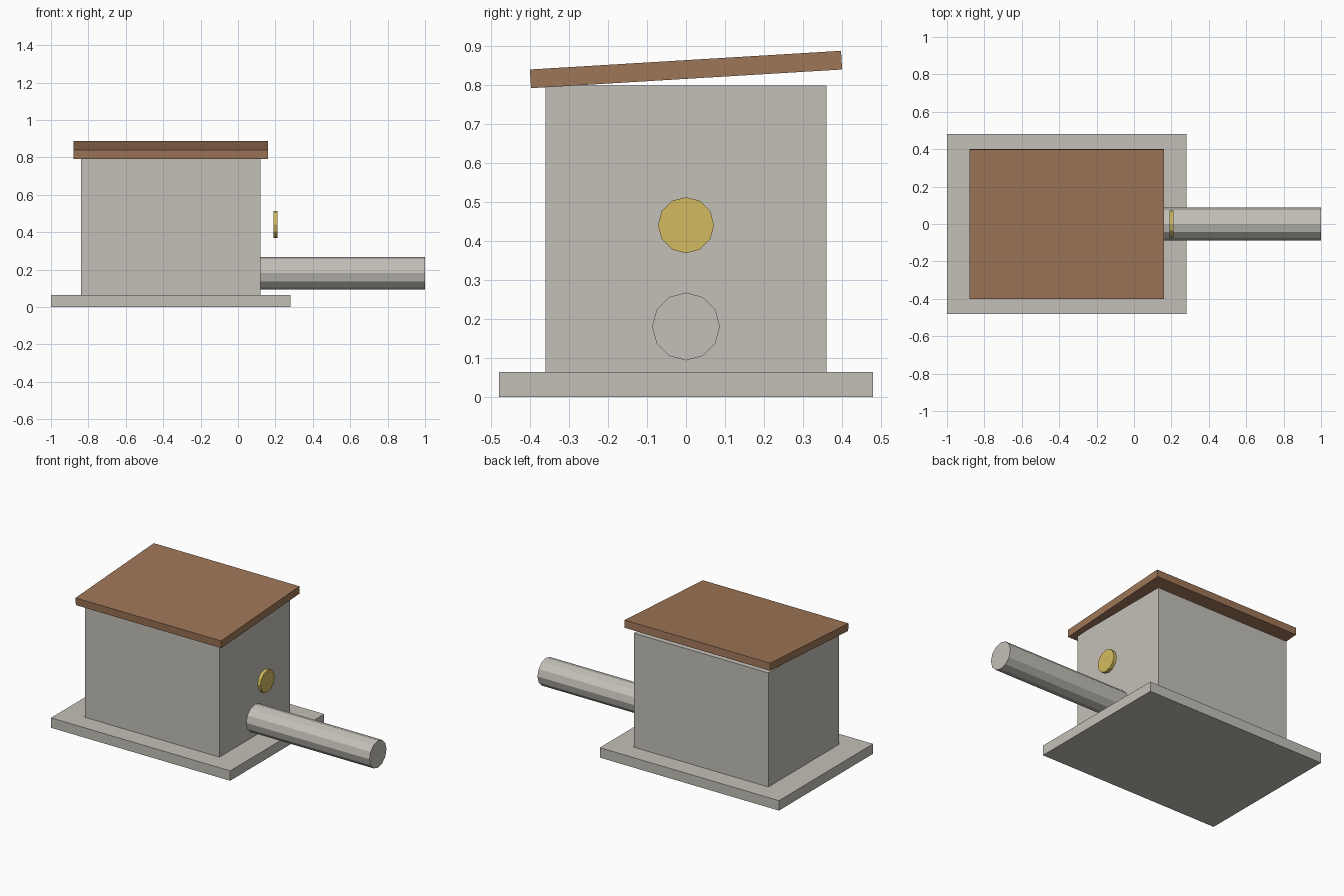
import bpy
from math import atan2, pi

default_cube = bpy.data.objects.get("Cube")
if default_cube:
    bpy.data.objects.remove(default_cube, do_unlink=True)


def make_material(name, colour):
    mat = bpy.data.materials.new(name)
    mat.use_nodes = True
    mat.diffuse_color = (*colour, 1)
    for node in mat.node_tree.nodes:
        if node.type == 'BSDF_PRINCIPLED':
            node.inputs["Base Color"].default_value = (*colour, 1)
    return mat


stone = make_material("pale stone", (0.55, 0.53, 0.48))
wood = make_material("brown roof", (0.34, 0.18, 0.096))
brass = make_material("brass", (0.65, 0.49, 0.114))


def finish(name, mat):
    obj = bpy.context.object
    obj.name = obj.data.name = name
    obj.data.materials.append(mat)
    return obj


def box(name, size, centre, mat, tilt=0):
    bpy.ops.mesh.primitive_cube_add(size=1, location=centre, rotation=(tilt, 0, 0))
    obj = finish(name, mat)
    obj.scale = size
    return obj


def rod_along_x(name, radius, x_start, x_end, z, mat):
    # Twelve flat sides, with a corner at the top
    bpy.ops.mesh.primitive_cylinder_add(
        vertices=12, radius=radius, depth=x_end - x_start,
        location=((x_start + x_end) / 2, 0, z), rotation=(0, pi / 2, 0))
    return finish(name, mat)


# Hut on its slab
HUT_X = -0.36
box("base_slab", (1.28, 0.96, 0.064), (HUT_X, 0, 0.032), stone)
box("hut_body", (0.96, 0.72, 0.736), (HUT_X, 0, 0.432), stone)

# Roof board, rising towards the back
box("roof", (1.04, 0.8, 0.048), (HUT_X, 0, 0.8405), wood, tilt=atan2(0.06, 1))

# Outlet pipe and the round brass disc above it
rod_along_x("outlet_pipe", 0.087, 0.12, 1.0, 0.181, stone)
rod_along_x("brass_disc", 0.072, 0.189, 0.211, 0.441, brass)
